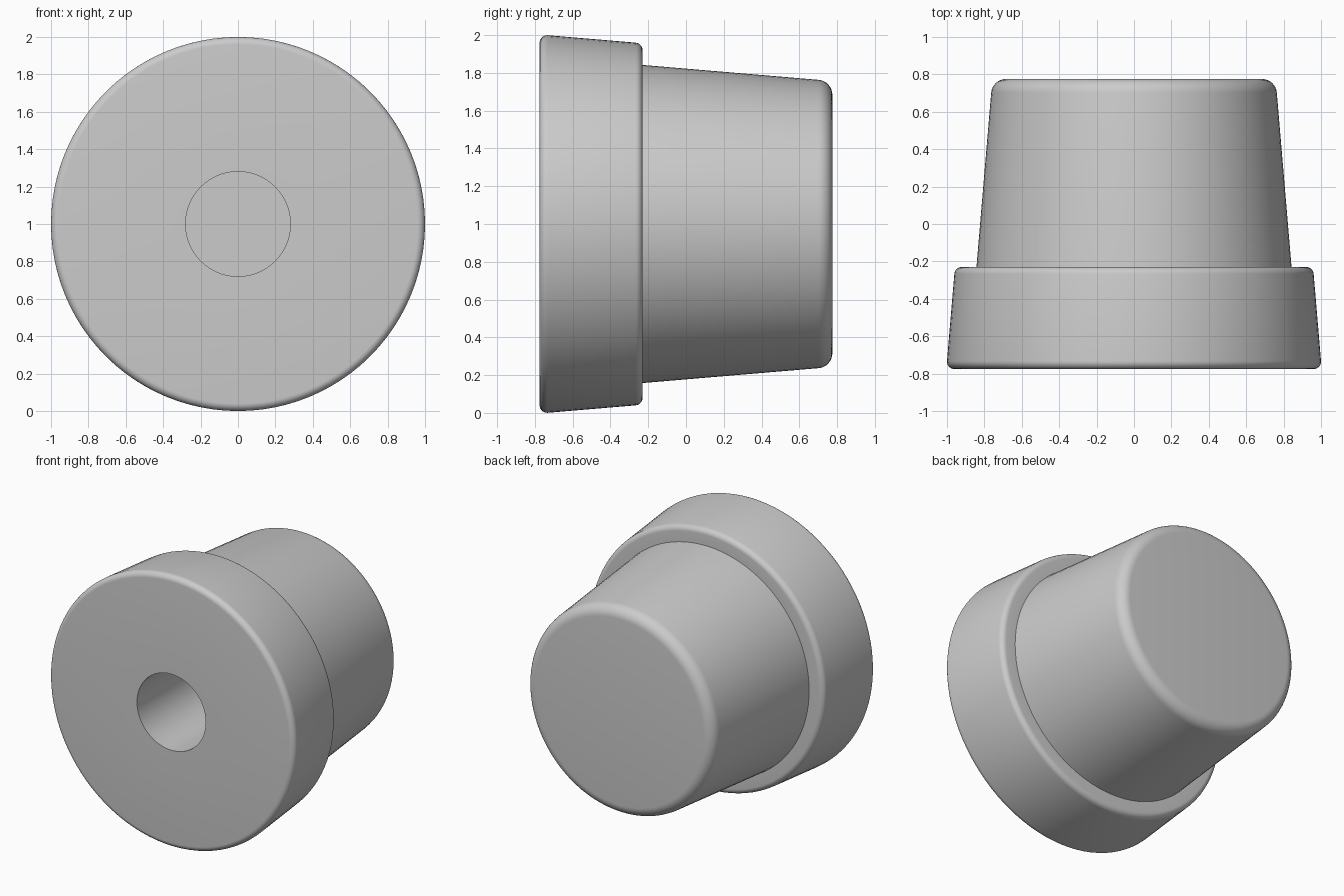
import bpy
import bmesh
import math
from mathutils import Matrix, Vector

SEGMENTS = 96

cube = bpy.data.objects.get("Cube")
if cube:
    bpy.data.objects.remove(cube, do_unlink=True)

# Plain grey plastic
grey = bpy.data.materials.new("grey plastic")
grey.use_nodes = True
colour = (0.6, 0.6, 0.6, 1)
grey.diffuse_color = colour
grey.node_tree.nodes["Principled BSDF"].inputs["Base Color"].default_value = colour


def fillet(before, corner, after, radius, steps=8):
    """Replace a profile corner with a tangent arc."""
    a, c, b = Vector(before), Vector(corner), Vector(after)
    u, v = (a - c).normalized(), (b - c).normalized()
    half = u.angle(v) / 2
    centre = c + (u + v).normalized() * radius / math.sin(half)
    start = c + u * radius / math.tan(half) - centre
    end = c + v * radius / math.tan(half) - centre
    sweep = start.angle(end)
    return [centre + (start * math.sin((1 - i / steps) * sweep)
                      + end * math.sin(i / steps * sweep)) / math.sin(sweep)
            for i in range(steps + 1)]


# Corners as (radius, depth, rounding): blind bore, flange, tapered body
corners = [(0, 0.25, 0), (0.28, 0.25, 0), (0.28, -0.775, 0),
           (1.003, -0.775, 0.04), (0.957, -0.23, 0.04),
           (0.842, -0.23, 0), (0.757, 0.775, 0.08), (0, 0.775, 0)]
profile = []
for i, (r, y, rounding) in enumerate(corners):
    if rounding:
        profile += fillet(corners[i - 1][:2], (r, y), corners[i + 1][:2], rounding)
    else:
        profile.append((r, y))

# Revolve the profile around the front-to-back axis
bm = bmesh.new()
verts = [bm.verts.new((r, y, 0)) for r, y in profile]
edges = [bm.edges.new(pair) for pair in zip(verts, verts[1:])]
bmesh.ops.spin(bm, geom=verts + edges, cent=(0, 0, 0), axis=(0, 1, 0),
               angle=math.tau, steps=SEGMENTS)
bmesh.ops.remove_doubles(bm, verts=bm.verts, dist=0.0001)
bmesh.ops.recalc_face_normals(bm, faces=bm.faces)
bmesh.ops.transform(bm, matrix=Matrix.Translation((0, 0, 1)), verts=bm.verts)

mesh = bpy.data.meshes.new("stepped_knob")
bm.to_mesh(mesh)
bm.free()
mesh.materials.append(grey)
knob = bpy.data.objects.new("stepped_knob", mesh)
bpy.context.collection.objects.link(knob)

# Smooth round surfaces, crisp bore and step edges
bpy.ops.object.select_all(action="DESELECT")
knob.select_set(True)
bpy.context.view_layer.objects.active = knob
bpy.ops.object.shade_smooth_by_angle(angle=math.radians(30))
